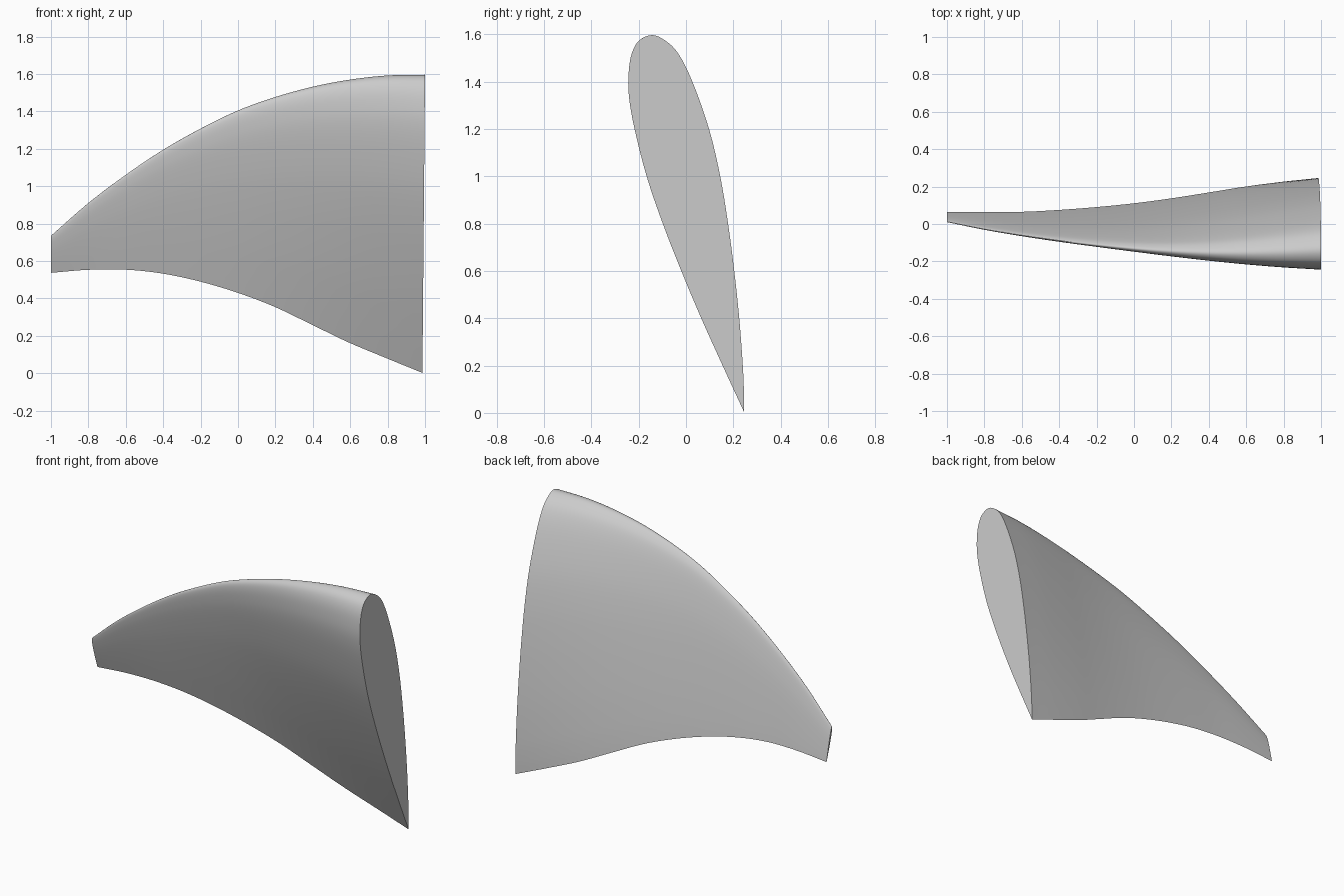
import bpy, bmesh, math

if "Cube" in bpy.data.objects:
    bpy.data.objects.remove(bpy.data.objects["Cube"])

# Stations along the span: x, lowest z, highest z, min y, max y, relative thickness
STATIONS = [
    (-1.0, 0.537, 0.735, 0.010, 0.065, 0.32),
    (-0.8, 0.553, 0.91, -0.031, 0.064, 0.31),
    (-0.6, 0.554, 1.061, -0.065, 0.065, 0.32),
    (-0.4, 0.533, 1.195, -0.095, 0.075, 0.34),
    (-0.2, 0.491, 1.308, -0.122, 0.09, 0.38),
    (0.0, 0.432, 1.405, -0.148, 0.11, 0.44),
    (0.2, 0.357, 1.477, -0.173, 0.136, 0.53),
    (0.4, 0.262, 1.532, -0.196, 0.167, 0.64),
    (0.6, 0.166, 1.57, -0.216, 0.199, 0.76),
    (0.8, 0.083, 1.592, -0.232, 0.225, 0.88),
    (1.0, 0.002, 1.596, -0.244, 0.246, 1.0),
]
# Aerofoil outline (y, z) at the root, from the trailing edge round the nose
FOIL = [(0.243, 0.002), (0.152, 0.2), (0.062, 0.4), (-0.022, 0.6),
        (-0.1, 0.8), (-0.168, 1.0), (-0.219, 1.2), (-0.243, 1.34),
        (-0.244, 1.44), (-0.231, 1.52), (-0.2, 1.575), (-0.145, 1.598),
        (-0.09, 1.575), (-0.035, 1.52), (0.025, 1.4), (0.095, 1.2), (0.142, 1.0),
        (0.175, 0.8), (0.201, 0.6), (0.222, 0.4), (0.237, 0.2), (0.242, 0.08), (0.243, 0.002)]


def spline(pts, steps):
    """Smooth curve through all the points."""
    ext = [[2 * a - b for a, b in zip(pts[0], pts[1])], *pts,
           [2 * a - b for a, b in zip(pts[-1], pts[-2])]]
    out = []
    for p, q, r, s in zip(ext, ext[1:], ext[2:], ext[3:]):
        for k in range(steps):
            t = k / steps
            out.append([0.5 * (2 * b + (c - a) * t + (2 * a - 5 * b + 4 * c - d) * t * t
                               + (3 * b - a - 3 * c + d) * t ** 3)
                        for a, b, c, d in zip(p, q, r, s)])
    return out + [list(pts[-1])]


foil = spline(FOIL, 4)[:-1]
lo_z, hi_z = min(p[1] for p in foil), max(p[1] for p in foil)


def chord_y(z):
    """Leaning chord line from trailing edge to nose."""
    return 0.243 - 0.388 * (z - lo_z) / (hi_z - lo_z)


# Fin blade: thin the aerofoil about its chord, fit it into each station, loft
bm = bmesh.new()
rings = []
for x, z0, z1, y0, y1, thick in spline(STATIONS, 5):
    section = [(chord_y(z) + thick * (y - chord_y(z)), z) for y, z in foil]
    lo_y, hi_y = min(p[0] for p in section), max(p[0] for p in section)
    ring = []
    for y, z in section:
        v = (z - lo_z) / (hi_z - lo_z)
        u = (y - lo_y) / (hi_y - lo_y)
        lean = 0.014 * (1 - v) * (x + 1) / 2      # root plane leans slightly
        ring.append(bm.verts.new((x - lean, y0 + u * (y1 - y0), z0 + v * (z1 - z0))))
    rings.append(ring)
n = len(foil)
for a, b in zip(rings, rings[1:]):
    for i in range(n):
        j = (i + 1) % n
        bm.faces.new((a[i], a[j], b[j], b[i]))
# Flat end caps
bm.faces.new(rings[0])
bm.faces.new(rings[-1])
bmesh.ops.recalc_face_normals(bm, faces=bm.faces)

mesh = bpy.data.meshes.new("fin_blade")
bm.to_mesh(mesh)
bm.free()
fin = bpy.data.objects.new("fin_blade", mesh)
bpy.context.collection.objects.link(fin)
bpy.context.view_layer.objects.active = fin
fin.select_set(True)
bpy.ops.object.shade_smooth_by_angle(angle=math.radians(35))
